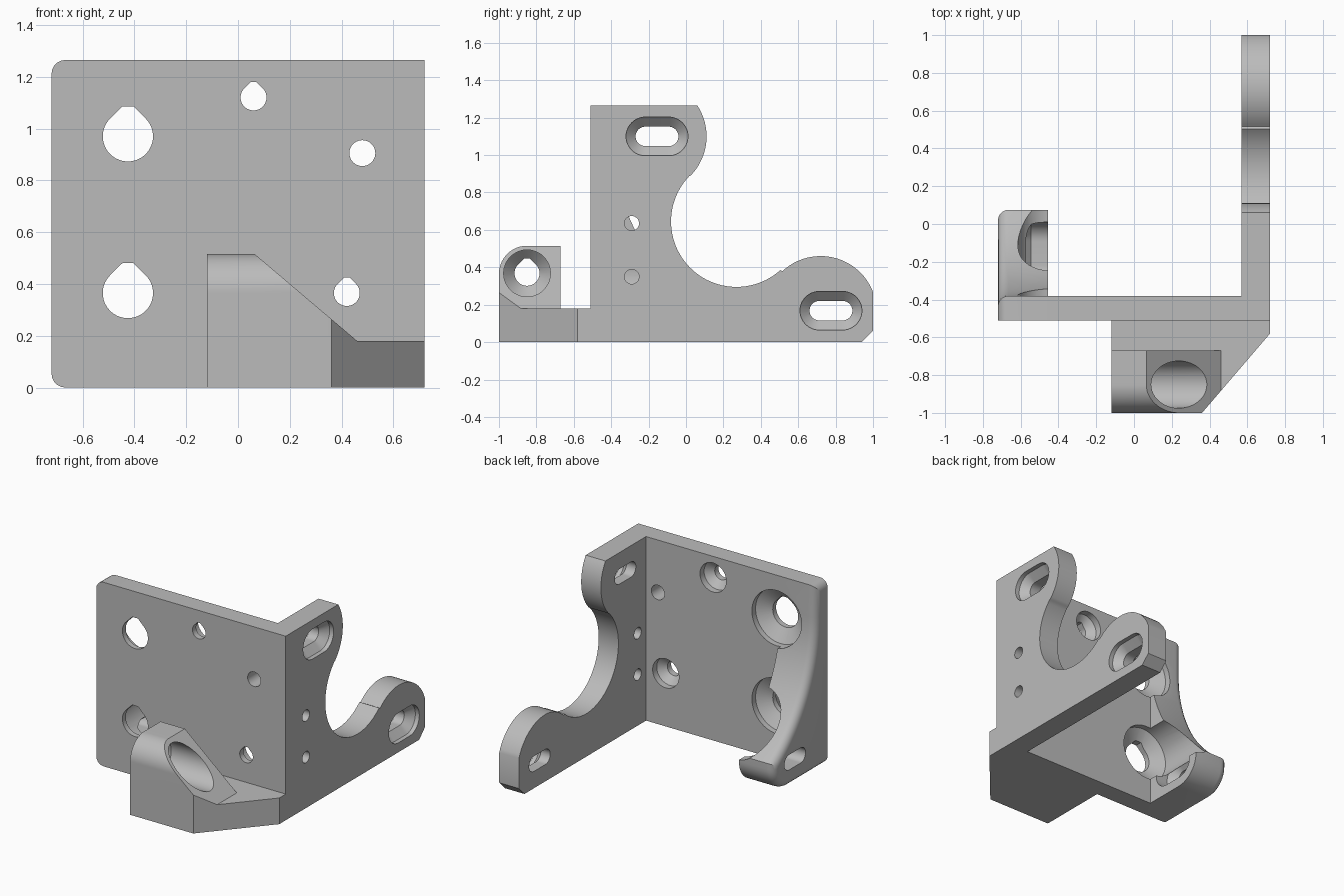
import bpy, bmesh
from math import sin, cos, radians

cube = bpy.data.objects.get("Cube")
if cube:
    bpy.data.objects.remove(cube, do_unlink=True)

GREY = (0.5, 0.5, 0.5, 1)
grey = bpy.data.materials.new("plain_grey")
grey.use_nodes = True
grey.diffuse_color = GREY
grey.node_tree.nodes["Principled BSDF"].inputs["Base Color"].default_value = GREY


# ---- 2D outlines ----
def arc(cx, cy, r, a0, a1, n=24):
    angles = [radians(a0 + (a1 - a0) * i / n) for i in range(n + 1)]
    return [(cx + r * cos(a), cy + r * sin(a)) for a in angles]


def circle(cx, cy, r):
    return arc(cx, cy, r, 0, 360, 48)[:-1]


def teardrop(cx, cy, r):
    w, h = 0.22 * r, 1.19 * r
    return arc(cx, cy, r, 135, 405, 40) + [(cx + w, cy + h), (cx - w, cy + h)]


def slot(cx, cy, r, half=0.0625):
    return arc(cx + half, cy, r, -90, 90) + arc(cx - half, cy, r, 90, 270)


# ---- solids: outlines placed along an axis and bridged ----
def place(axis, t, p):
    return {"X": (t, p[0], p[1]), "Y": (p[0], t, p[1]), "Z": (p[0], p[1], t)}[axis]


def loft(name, axis, sections, edit=None):
    bm = bmesh.new()
    rings = [[bm.verts.new(place(axis, t, p)) for p in pts] for t, pts in sections]
    n = len(rings[0])
    for a, b in zip(rings, rings[1:]):
        for i in range(n):
            j = (i + 1) % n
            bm.faces.new((a[i], a[j], b[j], b[i]))
    bm.faces.new(rings[0])
    bm.faces.new(rings[-1])
    bmesh.ops.recalc_face_normals(bm, faces=bm.faces)
    if edit:
        edit(bm)
        bmesh.ops.recalc_face_normals(bm, faces=bm.faces)
    mesh = bpy.data.meshes.new(name)
    bm.to_mesh(mesh)
    bm.free()
    mesh.materials.append(grey)
    obj = bpy.data.objects.new(name, mesh)
    bpy.context.collection.objects.link(obj)
    return obj


def prism(name, axis, a, b, pts, edit=None):
    return loft(name, axis, [(a, pts), (b, pts)], edit)


def slice_off(bm, point, normal):
    geom = bm.verts[:] + bm.edges[:] + bm.faces[:]
    cut = bmesh.ops.bisect_plane(bm, geom=geom, plane_co=point, plane_no=normal,
                                 clear_outer=True)["geom_cut"]
    edges = [e for e in cut if isinstance(e, bmesh.types.BMEdge)]
    bmesh.ops.edgeloop_fill(bm, edges=edges)


# ---- parts ----
LEFT, SEAM, INNER, RIGHT = -0.72, -0.455, 0.57, 0.72
FRONT, BACK, TOP = -0.51, -0.38, 1.265

back_plate = prism("back_plate", "Y", FRONT, BACK,
                   [(SEAM, 0), (INNER, 0), (INNER, TOP), (SEAM, TOP)])

# Side plate with a round throat between two lobes
side_outline = [(FRONT, 0), (0.94, 0), (1, 0.06)]
side_outline += arc(0.72, 0.16, 0.3, 21, 133)
side_outline += arc(0.27, 0.645, 0.35, 312, 136, 48)
side_outline += arc(-0.19, 1.1, 0.3, -44, 33.4)
side_outline += [(FRONT, TOP)]
side_plate = prism("side_plate", "X", INNER, RIGHT, side_outline)


# Edge flange that sweeps out to a rounded foot, softened on its outer side
def soften(bm):
    edges = [e for e in bm.edges
             if all(v.co.x < LEFT + 0.001 for v in e.verts)
             and any(v.co.y > FRONT + 0.001 for v in e.verts)]
    bmesh.ops.bevel(bm, geom=edges, offset=0.055, segments=5, profile=0.5,
                    affect="EDGES", clamp_overlap=False)


flange_outline = [(FRONT, 0)] + arc(-0.095, 0.17, 0.17, -90, 0, 12)
flange_outline += arc(0.62, 1.05, 1.0, 237, 180, 24) + [(BACK, TOP), (FRONT, TOP)]
edge_flange = prism("edge_flange", "X", LEFT, SEAM, flange_outline, soften)

# Front foot and the sloped lug standing on it
front_foot = prism("front_foot", "Z", 0, 0.18,
                   [(-0.12, FRONT), (-0.12, -1), (0.36, -1), (RIGHT, -0.58), (RIGHT, FRONT)])


def trim_lug(bm):
    slice_off(bm, (0.065, 0, 0.515), (0.335, 0, 0.395))
    slice_off(bm, (0.36, -1, 0), (0.42, -0.36, 0))


lug_outline = [(-1, 0.18)] + arc(-0.85, 0.365, 0.15, 180, 90)
lug_outline += [(-0.67, 0.515), (-0.67, 0.18)]
front_lug = prism("front_lug", "X", -0.12, 0.5, lug_outline, trim_lug)


# ---- holes ----
def sunk(shape, axis, x, y, big, small, start, shoulder, end):
    return loft("cutter", axis, [(start, shape(x, y, big)), (shoulder, shape(x, y, big)),
                                 (end, shape(x, y, small * 0.97))])


plate_cuts, flange_cuts = [], []
for z in (0.365, 0.97):
    pair = [prism("cutter", "Y", -0.6, -0.3, teardrop(-0.425, z, 0.097)),
            sunk(circle, "Y", -0.425, z, 0.19, 0.097, 0.4, -0.42, -0.475)]
    plate_cuts += pair
    flange_cuts += pair
for x, z in ((0.06, 1.12), (0.42, 0.365)):
    plate_cuts += [prism("cutter", "Y", -0.6, -0.3, teardrop(x, z, 0.05)),
                   sunk(circle, "Y", x, z, 0.1, 0.05, -0.3, -0.425, -0.47)]
plate_cuts.append(prism("cutter", "Y", -0.6, -0.3, circle(0.48, 0.905, 0.05)))

side_cuts = [prism("cutter", "X", 0.5, 0.8, circle(-0.29, z, 0.039)) for z in (0.35, 0.635)]
for y, z in ((-0.155, 1.1), (0.775, 0.168)):
    side_cuts += [prism("cutter", "X", 0.5, 0.8, slot(y, z, 0.052)),
                  sunk(slot, "X", y, z, 0.103, 0.052, 0.8, 0.69, 0.64)]

flange_cuts += [prism("cutter", "X", -0.8, -0.4, slot(-0.155, 0.168, 0.052)),
                sunk(slot, "X", -0.155, 0.168, 0.103, 0.052, -0.4, -0.545, -0.6)]

lug_cuts = [prism("cutter", "X", -0.2, 0.2, teardrop(-0.85, 0.368, 0.067)),
            sunk(circle, "X", -0.85, 0.368, 0.125, 0.067, 0.6, 0.0, -0.06)]

jobs = {back_plate: plate_cuts, side_plate: side_cuts,
        edge_flange: flange_cuts, front_lug: lug_cuts, front_foot: []}
for obj, cutters in jobs.items():
    for c in cutters:
        c.hide_render = True
        mod = obj.modifiers.new("hole", "BOOLEAN")
        mod.operation, mod.solver, mod.object = "DIFFERENCE", "EXACT", c
bpy.context.view_layer.update()
graph = bpy.context.evaluated_depsgraph_get()
for obj in jobs:
    mesh = bpy.data.meshes.new_from_object(obj.evaluated_get(graph))
    obj.modifiers.clear()
    obj.data = mesh
for obj in [o for o in bpy.data.objects if o.name.startswith("cutter")]:
    bpy.data.objects.remove(obj, do_unlink=True)

# ---- shading ----
bpy.ops.object.select_all(action="DESELECT")
for obj in jobs:
    obj.select_set(True)
bpy.context.view_layer.objects.active = back_plate
bpy.ops.object.shade_smooth_by_angle(angle=radians(25))
